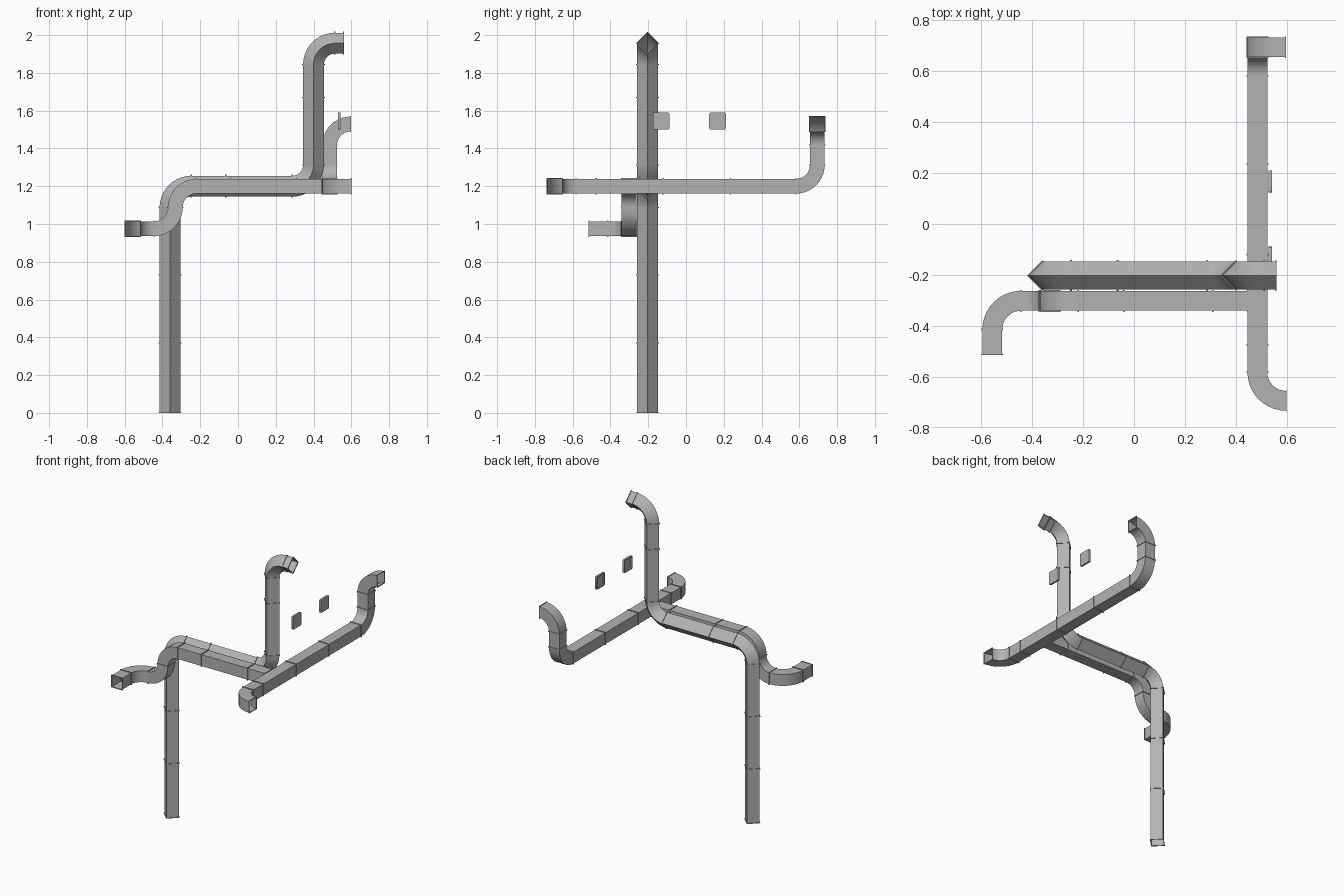
import bpy, bmesh, math
from mathutils import Vector, Matrix

if "Cube" in bpy.data.objects:
    bpy.data.objects.remove(bpy.data.objects["Cube"], do_unlink=True)

HALF = 0.039      # half width of the square duct
BEND = 0.1125     # centreline radius of the elbows
LIP = 0.004       # flange height
STEPS = 10        # segments per elbow

metal = bpy.data.materials.new("duct grey")
metal.use_nodes = True
grey = (0.45, 0.45, 0.45, 1)
metal.diffuse_color = grey
metal.node_tree.nodes["Principled BSDF"].inputs["Base Color"].default_value = grey


def finish(name, bm, angle):
    mesh = bpy.data.meshes.new(name)
    bmesh.ops.recalc_face_normals(bm, faces=bm.faces)
    bm.to_mesh(mesh)
    bm.free()
    mesh.materials.append(metal)
    ob = bpy.data.objects.new(name, mesh)
    bpy.context.collection.objects.link(ob)
    bpy.ops.object.select_all(action='DESELECT')
    ob.select_set(True)
    bpy.context.view_layer.objects.active = ob
    bpy.ops.object.shade_smooth_by_angle(angle=math.radians(angle))
    return ob


def duct(name, path):
    """Open square duct: corners become elbows, other points become flanged joints."""
    pts = [Vector(p) for p in path]
    t = (pts[1] - pts[0]).normalized()
    n = t.orthogonal().normalized()
    if abs(t.z) < 0.5:
        n = Vector((0, 0, 1))
    rings = []
    last_joint = None

    def ring(pos, size):
        b = t.cross(n)
        rings.append([pos + size * (n * u + b * v)
                      for u, v in ((1, 1), (-1, 1), (-1, -1), (1, -1))])

    def joint(pos, before=1, after=1):
        nonlocal last_joint
        if last_joint and (pos - last_joint).length < 0.01:
            return
        last_joint = pos.copy()
        a, c = pos - t * LIP * 0.8 * before, pos + t * LIP * 0.8 * after
        for p, s in ((a, HALF), (a, HALF + LIP), (c, HALF + LIP), (c, HALF)):
            ring(p, s)

    joint(pts[0], before=0)
    for i in range(1, len(pts) - 1):
        out = (pts[i + 1] - pts[i]).normalized()
        if out.dot(t) > 0.9:
            joint(pts[i])
            continue
        # elbow swept around its centre
        axis = t.cross(out)
        start = pts[i] - t * BEND
        centre = start + out * BEND
        t0, n0 = t.copy(), n.copy()
        joint(start)
        for k in range(1, STEPS + 1):
            rot = Matrix.Rotation(math.pi / 2 * k / STEPS, 3, axis)
            t, n = rot @ t0, rot @ n0
            if k < STEPS:
                ring(centre + rot @ (start - centre), HALF)
        joint(pts[i] + out * BEND, after=1 if (pts[i + 1] - pts[i]).length > BEND + 0.01 else 0)
    joint(pts[-1], after=0)

    bm = bmesh.new()
    loops = [[bm.verts.new(p) for p in r] for r in rings]
    for r0, r1 in zip(loops, loops[1:]):
        for k in range(4):
            j = (k + 1) % 4
            bm.faces.new((r0[k], r0[j], r1[j], r1[k]))
    return finish(name, bm, 30)


def vent(name, y, z):
    """Thin rounded plate with a recessed panel on its -x side."""
    bm = bmesh.new()
    bmesh.ops.create_cube(bm, size=1, matrix=Matrix.Translation((0.535, y, z))
                          @ Matrix.Diagonal((0.013, 0.088, 0.09, 1)))
    edges = [e for e in bm.edges if abs(e.verts[0].co.x - e.verts[1].co.x) > 0.005]
    bmesh.ops.bevel(bm, geom=edges, offset=0.008, segments=3, affect='EDGES', profile=0.5)
    face = min(bm.faces, key=lambda f: f.calc_center_median().x)
    bmesh.ops.inset_region(bm, faces=[face], thickness=0.008)
    bmesh.ops.inset_region(bm, faces=[face], thickness=0.001)
    bmesh.ops.translate(bm, verts=face.verts, vec=(0.008, 0, 0))
    return finish(name, bm, 30)


# Riser from the floor, across, and up to the top outlet
RY = -0.203
duct("riser_duct", [(-0.36, RY, 0), (-0.36, RY, 0.37), (-0.36, RY, 0.73),
                    (-0.36, RY, 1.2), (-0.065, RY, 1.2), (0.4, RY, 1.2),
                    (0.4, RY, 1.67), (0.4, RY, 1.957), (0.56, RY, 1.957)])

# Branch with a step down and a turn to the front
BY = -0.302
duct("branch_duct", [(0.447, BY, 1.2), (0.31, BY, 1.2), (-0.04, BY, 1.2),
                     (-0.332, BY, 1.2), (-0.332, BY, 0.975),
                     (-0.557, BY, 0.975), (-0.557, -0.515, 0.975)])

# Long cross duct with a side outlet in front and a raised outlet behind
CX = 0.485
duct("cross_duct", [(0.6, -0.695, 1.2), (CX, -0.695, 1.2), (CX, -0.475, 1.2),
                    (CX, -0.12, 1.2), (CX, 0.235, 1.2), (CX, 0.695, 1.2),
                    (CX, 0.695, 1.53), (0.6, 0.695, 1.53)])

# Wall vents
for side, y in (("front", -0.132), ("rear", 0.167)):
    vent(side + "_vent", y, 1.545)
